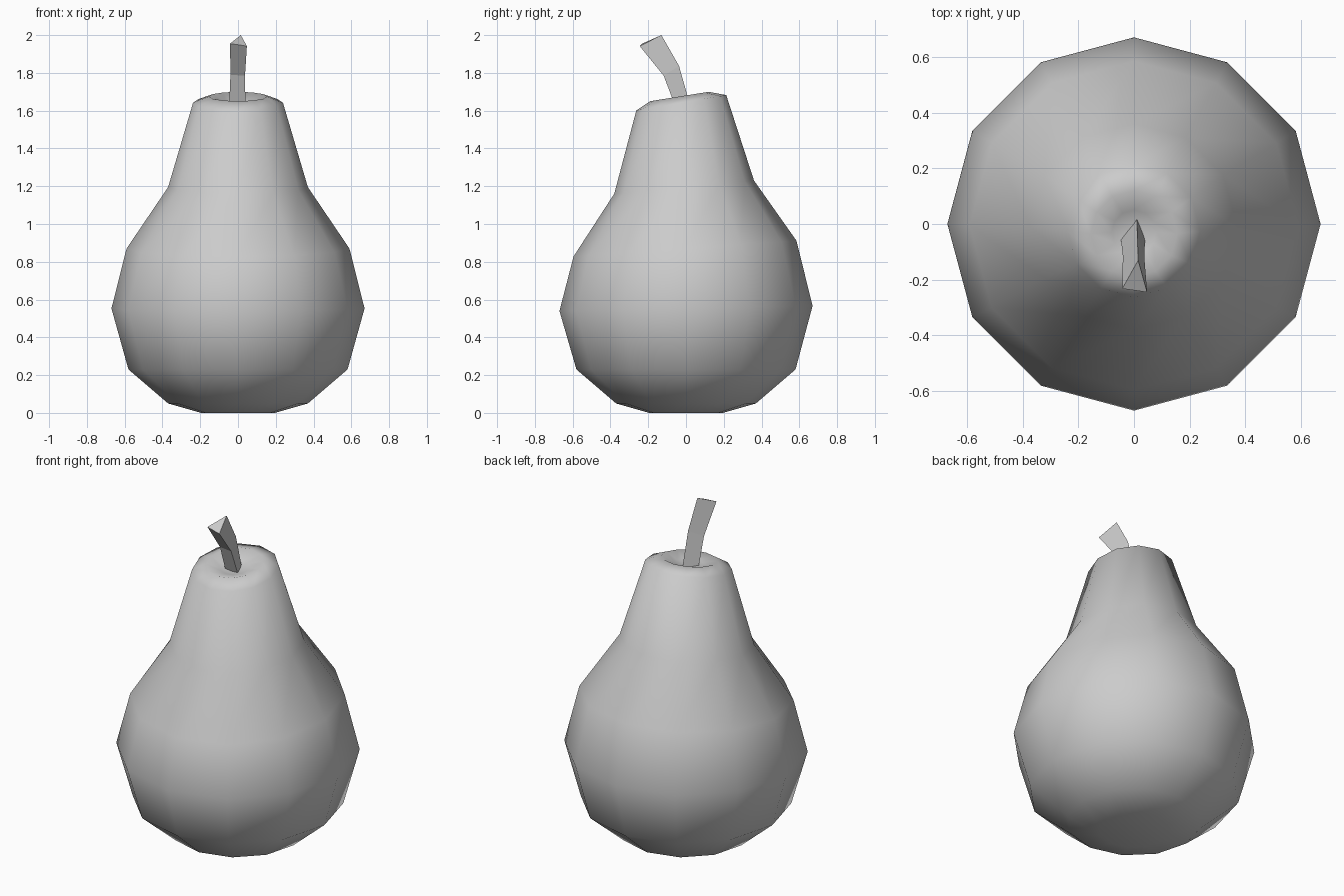
import bpy, bmesh, math

if "Cube" in bpy.data.objects:
    bpy.data.objects.remove(bpy.data.objects["Cube"])


def make_object(name, rings, smooth, tip=None):
    """Skin a stack of equal-sided rings; close the ends with caps or a centre point."""
    bm = bmesh.new()
    loops = [[bm.verts.new(p) for p in ring] for ring in rings]
    n = len(loops[0])
    for a, b in zip(loops, loops[1:]):
        for i in range(n):
            j = (i + 1) % n
            bm.faces.new((a[i], a[j], b[j], b[i]))
    bm.faces.new(loops[0][::-1])
    if tip:
        t = bm.verts.new(tip)
        for i in range(n):
            bm.faces.new((loops[-1][i], loops[-1][(i + 1) % n], t))
    else:
        bm.faces.new(loops[-1])
    bmesh.ops.recalc_face_normals(bm, faces=bm.faces)
    for f in bm.faces:
        f.smooth = smooth
    me = bpy.data.meshes.new(name)
    bm.to_mesh(me)
    bm.free()
    ob = bpy.data.objects.new(name, me)
    bpy.context.collection.objects.link(ob)
    return ob


def tilted_ring(r, z, slope, cy, sides=12):
    pts = []
    for i in range(sides):
        a = 2 * math.pi * i / sides
        pts.append((r * math.cos(a), cy + r * math.sin(a), z + slope * r * math.sin(a)))
    return pts


# Pear body: radius, height, backward tilt, y centre
profile = [
    (0.195, 0.005, 0.0, 0.0),
    (0.37, 0.05, 0.0, 0.0),
    (0.58, 0.23, 0.0, 0.0),
    (0.67, 0.553, 0.02, 0.0),
    (0.59, 0.87, 0.07, -0.005),
    (0.37, 1.195, 0.095, -0.01),
    (0.238, 1.642, 0.17, -0.025),
    (0.155, 1.675, 0.16, -0.035),
    (0.08, 1.645, 0.12, -0.03),
]
rings = [tilted_ring(*p) for p in profile]
rings[0] = [(x, y, 0.0) for x, y, z in rings[0]]
make_object("pear_body", rings, True, tip=(0, -0.03, 1.63))

# Three-sided bent stem
stem = [
    [(-0.048, -0.043, 1.60), (0.04, -0.048, 1.60), (0.01, 0.03, 1.60)],
    [(-0.04, -0.115, 1.79), (0.037, -0.118, 1.785), (0.012, -0.037, 1.837)],
    [(-0.042, -0.232, 1.955), (0.047, -0.245, 1.942), (0.015, -0.13, 2.0)],
]
make_object("stem", stem, False)
